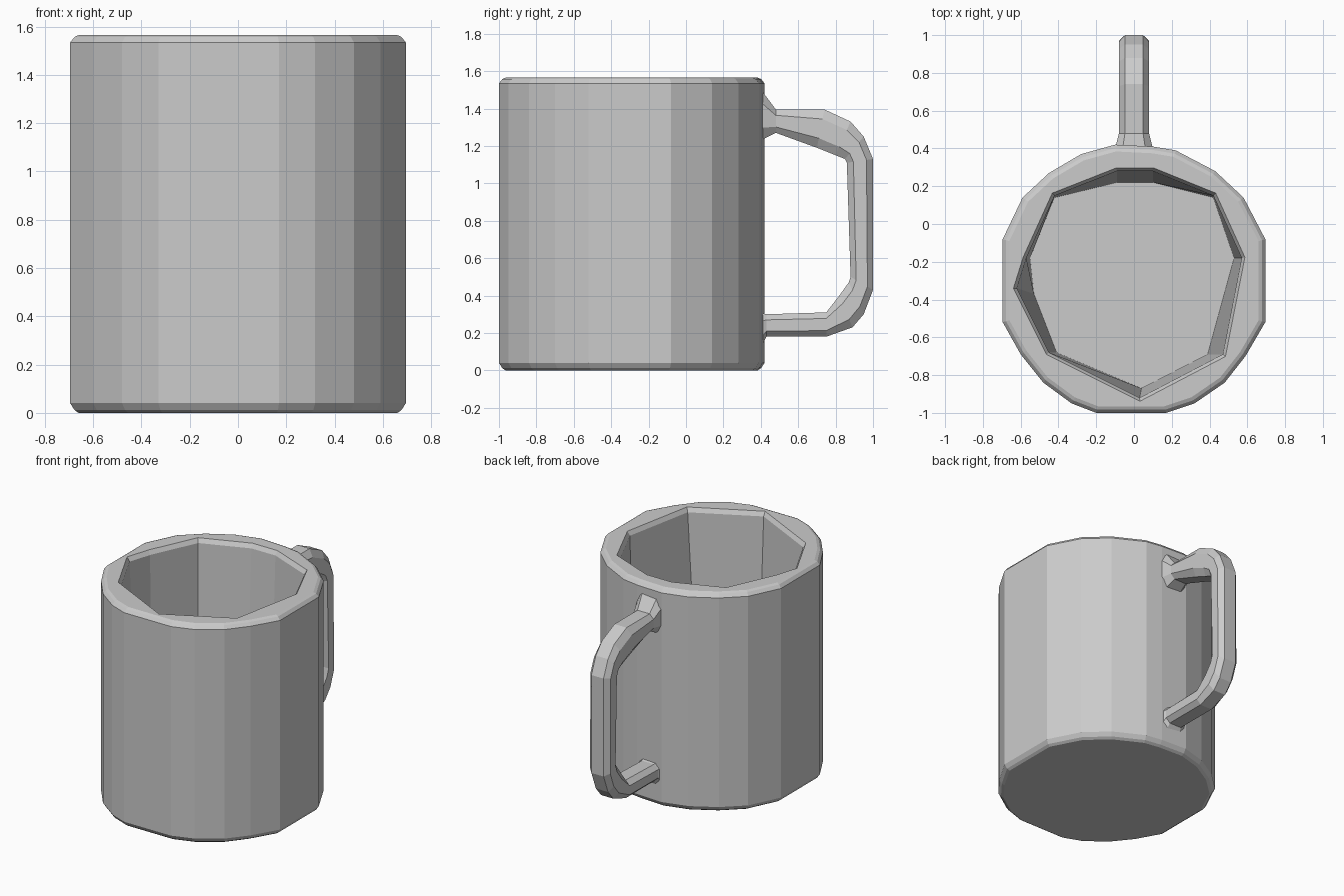
import bpy
import bmesh
from mathutils import Vector

cube = bpy.data.objects.get("Cube")
if cube:
    bpy.data.objects.remove(cube, do_unlink=True)

grey = bpy.data.materials.new("light_grey")
grey.use_nodes = True
colour = (0.6, 0.6, 0.6, 1)
grey.diffuse_color = colour
grey.node_tree.nodes["Principled BSDF"].inputs["Base Color"].default_value = colour

CENTRE = Vector((0, -0.3))


def ring(bm, outline, z, scale=1.0):
    """Add a closed loop of vertices, scaled about the cup axis."""
    verts = []
    for p in outline:
        q = CENTRE + (Vector(p) - CENTRE) * scale
        verts.append(bm.verts.new((q.x, q.y, z)))
    return verts


def skin(bm, a, b):
    """Join two loops of equal length with quads."""
    for i in range(len(a)):
        j = (i + 1) % len(a)
        bm.faces.new((a[i], a[j], b[j], b[i]))


def finish(bm, name):
    bmesh.ops.recalc_face_normals(bm, faces=bm.faces[:])
    mesh = bpy.data.meshes.new(name)
    bm.to_mesh(mesh)
    bm.free()
    mesh.materials.append(grey)
    obj = bpy.data.objects.new(name, mesh)
    bpy.context.scene.collection.objects.link(obj)
    return obj


# Cup outlines: faceted outside, coarser inside, tapering to the floor
outside = [(-0.2, -1), (0.17, -1), (0.32, -0.95), (0.48, -0.84), (0.59, -0.7),
           (0.695, -0.52), (0.695, -0.08), (0.58, 0.14), (0.43, 0.28),
           (0.22, 0.39), (0.1, 0.41), (-0.1, 0.42), (-0.28, 0.37),
           (-0.45, 0.27), (-0.59, 0.14), (-0.695, -0.08), (-0.695, -0.52),
           (-0.6, -0.69), (-0.48, -0.84), (-0.33, -0.95)]
mouth = [(0.03, -0.92), (0.47, -0.69), (0.57, -0.18), (0.42, 0.15),
         (0.1, 0.28), (-0.09, 0.28), (-0.42, 0.15), (-0.57, -0.18),
         (-0.62, -0.34), (-0.45, -0.68)]
floor = [(0.04, -0.87), (0.39, -0.69), (0.53, -0.18), (0.42, 0.14),
         (0.1, 0.22), (-0.09, 0.22), (-0.42, 0.14), (-0.55, -0.18),
         (-0.53, -0.37), (-0.41, -0.68)]

# Cup body
bm = bmesh.new()
outer = [ring(bm, outside, z, s) for z, s in
         ((0, 0.95), (0.012, 0.975), (0.04, 1), (1.535, 1), (1.557, 0.975), (1.565, 0.95))]
inner = [ring(bm, mouth, 1.565, 1.03), ring(bm, mouth, 1.535), ring(bm, floor, 0.17)]
for loops in (outer, inner):
    for a, b in zip(loops, loops[1:]):
        skin(bm, a, b)
bm.faces.new(outer[0])
bm.faces.new(inner[-1])
rim = [e for e in bm.edges if e.is_boundary]
bmesh.ops.bridge_loops(bm, edges=rim)
finish(bm, "cup_body")

# Handle stations: outer (y, z), inner (y, z), half width
stations = [((0.36, 1.555), (0.36, 1.21), 0.11),
            ((0.48, 1.395), (0.48, 1.27), 0.08),
            ((0.74, 1.395), (0.70, 1.19), 0.08),
            ((0.88, 1.33), (0.80, 1.15), 0.08),
            ((0.95, 1.25), (0.85, 1.13), 0.08),
            ((1.0, 1.13), (0.86, 1.11), 0.08),
            ((1.0, 0.43), (0.88, 0.5), 0.08),
            ((0.95, 0.3), (0.87, 0.47), 0.08),
            ((0.89, 0.23), (0.82, 0.4), 0.08),
            ((0.75, 0.18), (0.75, 0.31), 0.08),
            ((0.43, 0.18), (0.43, 0.3), 0.08),
            ((0.36, 0.05), (0.36, 0.32), 0.11)]
# Chamfered cross-section: side factor, outer-to-inner factor
half = [(0.6, 0), (1, 0.25), (1, 0.75), (0.6, 1)]
section = half + [(-s, t) for s, t in reversed(half)]

bm = bmesh.new()
loops = []
for out, inn, width in stations:
    loop = []
    for s, t in section:
        p = Vector(out).lerp(Vector(inn), t)
        loop.append(bm.verts.new((s * width, p.x, p.y)))
    loops.append(loop)
for a, b in zip(loops, loops[1:]):
    skin(bm, a, b)
bm.faces.new(loops[0])
bm.faces.new(loops[-1])
finish(bm, "handle")
